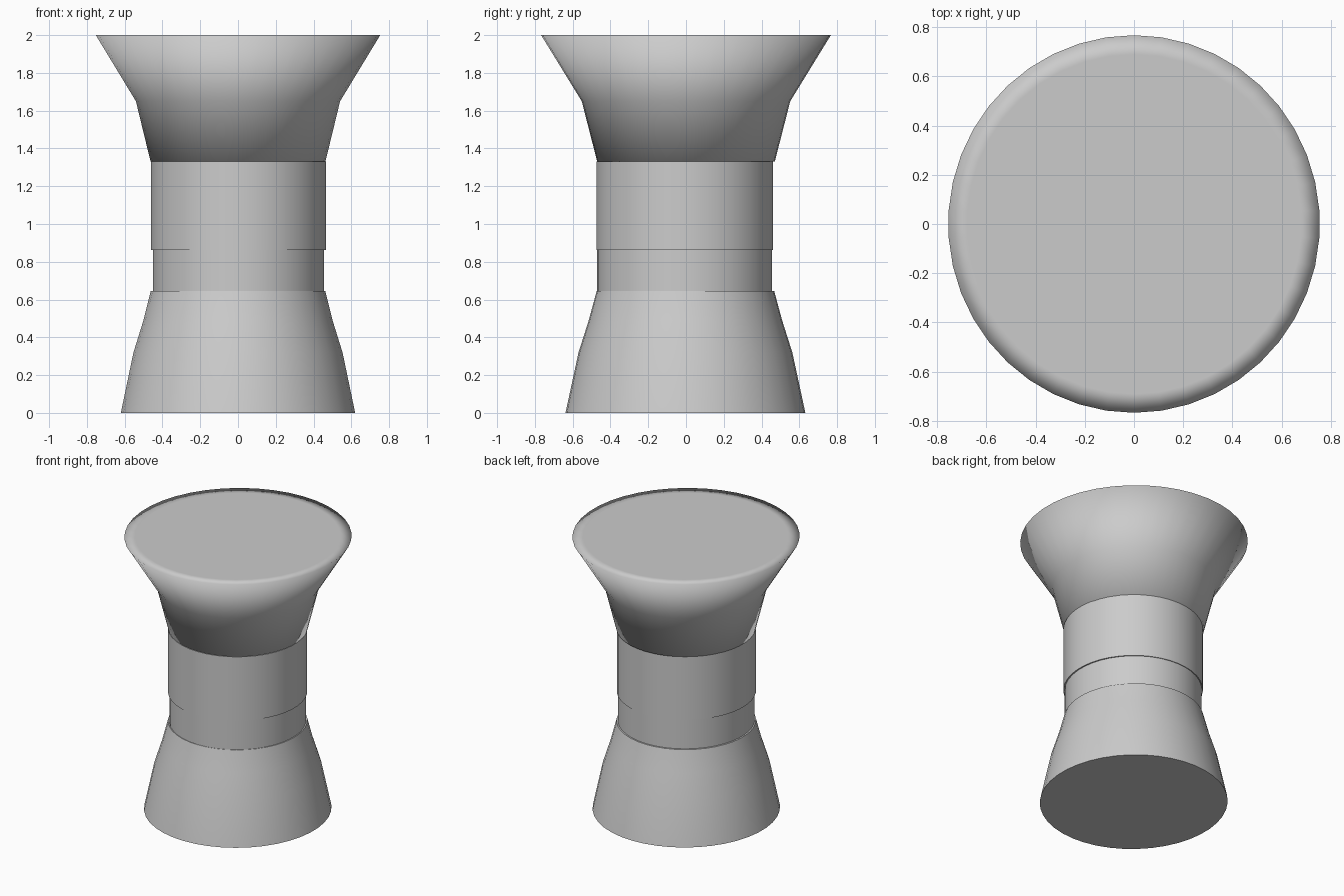
import bpy, bmesh
from math import sin, cos, pi

if "Cube" in bpy.data.objects:
    bpy.data.objects.remove(bpy.data.objects["Cube"])

SIDES = 42


def turned_part(name, rings, centre=(0, 0), smooth_angle=40):
    """Stack of elliptical rings (z, x radius, y radius), capped at both ends."""
    bm = bmesh.new()
    loops = []
    for z, rx, ry in rings:
        loop = []
        for i in range(SIDES):
            a = pi / 2 + 2 * pi * i / SIDES
            loop.append(bm.verts.new((centre[0] + rx * cos(a), centre[1] + ry * sin(a), z)))
        loops.append(loop)
    for low, high in zip(loops, loops[1:]):
        for i in range(SIDES):
            j = (i + 1) % SIDES
            bm.faces.new((low[i], low[j], high[j], high[i]))
    bm.faces.new(loops[0][::-1])
    bm.faces.new(loops[-1])
    bmesh.ops.recalc_face_normals(bm, faces=bm.faces)
    mesh = bpy.data.meshes.new(name)
    bm.to_mesh(mesh)
    bm.free()
    obj = bpy.data.objects.new(name, mesh)
    bpy.context.collection.objects.link(obj)
    bpy.ops.object.select_all(action='DESELECT')
    obj.select_set(True)
    bpy.context.view_layer.objects.active = obj
    if smooth_angle >= 180:
        bpy.ops.object.shade_smooth()
    else:
        bpy.ops.object.shade_smooth_by_angle(angle=smooth_angle * pi / 180)
    return obj


# flared foot
turned_part("base", [(0, .622, .635), (.32, .555, .566), (.49, .502, .512),
                     (.645, .463, .470)], (0, -.003))

# slightly recessed lower neck
turned_part("lower_neck", [(.64, .454, .463), (.87, .454, .463)], (.002, -.007))

# straight shaft
turned_part("shaft", [(.862, .464, .468), (1.1, .464, .468), (1.332, .464, .468)],
            (.002, -.007))

# wide flared top with a softly shaded rim
turned_part("flared_top", [(1.33, .464, .470), (1.65, .542, .552), (2, .755, .767),
                           (2, .68, .69)], smooth_angle=180)
